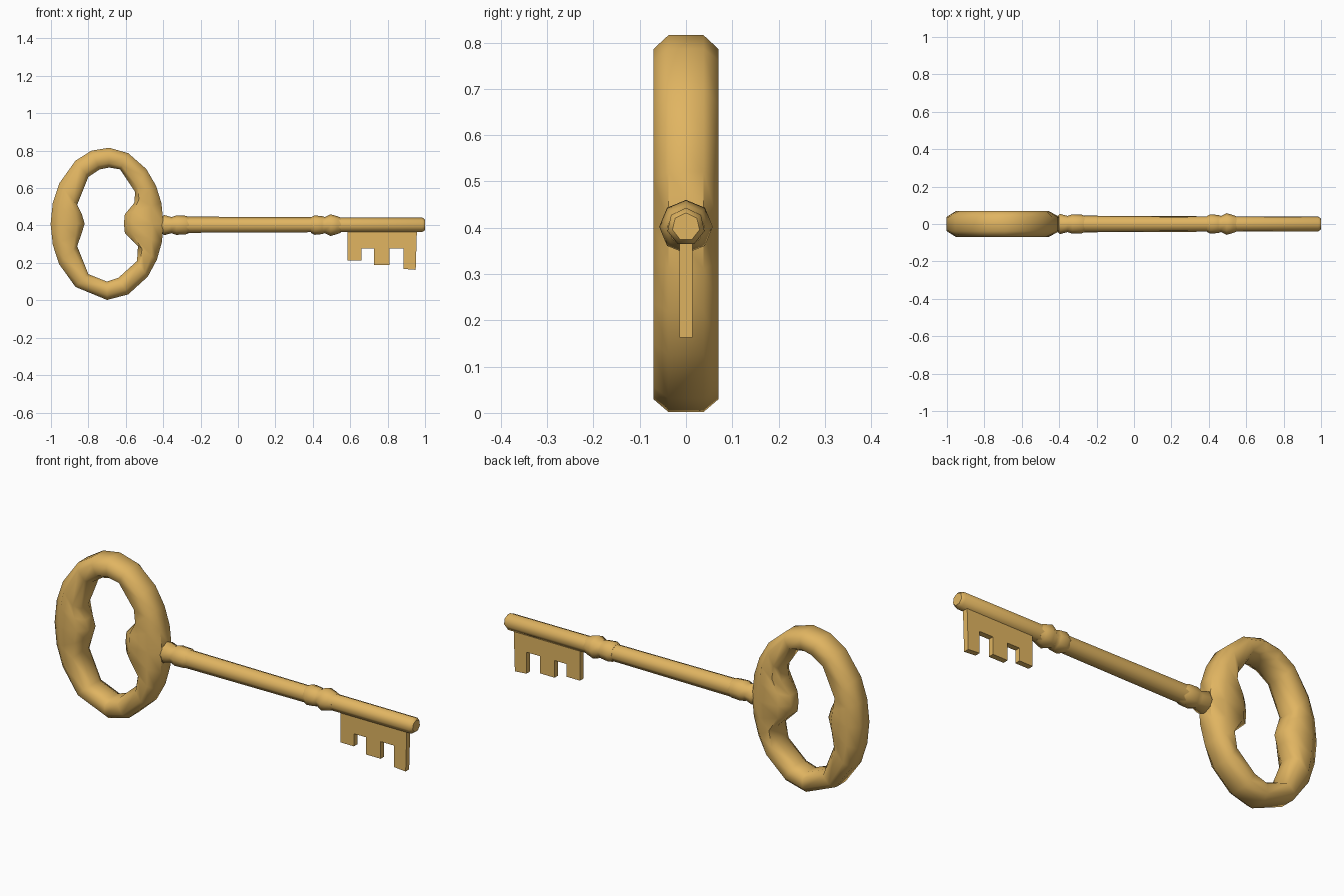
import bpy, bmesh
from math import cos, sin, pi, radians

cube = bpy.data.objects.get("Cube")
if cube:
    bpy.data.objects.remove(cube, do_unlink=True)

brass = bpy.data.materials.new("warm_brass")
brass.use_nodes = True
colour = (0.75, 0.46, 0.12, 1)
brass.diffuse_color = colour
brass.node_tree.nodes["Principled BSDF"].inputs["Base Color"].default_value = colour

AXIS_Z = 0.402


def finish(name, bm, angle):
    bmesh.ops.recalc_face_normals(bm, faces=bm.faces)
    mesh = bpy.data.meshes.new(name)
    bm.to_mesh(mesh)
    bm.free()
    mesh.materials.append(brass)
    obj = bpy.data.objects.new(name, mesh)
    bpy.context.collection.objects.link(obj)
    bpy.ops.object.select_all(action="DESELECT")
    obj.select_set(True)
    bpy.context.view_layer.objects.active = obj
    bpy.ops.object.shade_smooth_by_angle(angle=radians(angle))
    return obj


def loft(bm, loops, closed):
    """Bridge equal loops of points; close into a ring or cap both ends."""
    rings = [[bm.verts.new(p) for p in loop] for loop in loops]
    n = len(rings[0])
    for i in range(len(rings) if closed else len(rings) - 1):
        a, b = rings[i], rings[(i + 1) % len(rings)]
        for j in range(n):
            k = (j + 1) % n
            bm.faces.new((a[j], a[k], b[k], b[j]))
    if not closed:
        bm.faces.new(rings[0])
        bm.faces.new(rings[-1])


# Oval bow: opening pinched inward by a rounded bump on each side
bow_x, bow_z = -0.70, 0.409
opening = [(-0.61, 0.41), (-0.605, 0.46), (-0.555, 0.52), (-0.55, 0.58),
           (-0.63, 0.70), (-0.69, 0.71), (-0.74, 0.70), (-0.80, 0.66),
           (-0.86, 0.51), (-0.835, 0.46), (-0.82, 0.41), (-0.835, 0.36),
           (-0.86, 0.29), (-0.80, 0.14), (-0.70, 0.10), (-0.64, 0.12),
           (-0.54, 0.21), (-0.535, 0.29), (-0.605, 0.36)]
outer_angles = [0, 16, 30, 46, 68, 88, 106, 124, 148, 164,
                180, 196, 212, 236, 270, 292, 316, 332, 346]
# Cross-section: share of the way from opening to rim, and depth
half = [(0, 0.03), (0.22, 0.068), (0.72, 0.07), (1, 0.038)]
section = half + [(t, -y) for t, y in reversed(half)]
loops = []
for (ix, iz), deg in zip(opening, outer_angles):
    ox = bow_x + 0.302 * cos(radians(deg))
    oz = bow_z + 0.407 * sin(radians(deg))
    loops.append([(ix + (ox - ix) * t, y, iz + (oz - iz) * t) for t, y in section])
bm = bmesh.new()
loft(bm, loops, True)
finish("bow", bm, 60)


# Turned parts along the shaft axis
def turned(name, profile, sides=7):
    bm = bmesh.new()
    loft(bm, [[(x, r * sin(2 * pi * j / sides), AXIS_Z + r * cos(2 * pi * j / sides))
               for j in range(sides)] for x, r in profile], False)
    return finish(name, bm, 55)


turned("bow_collar", [(-0.43, 0.025), (-0.395, 0.054), (-0.355, 0.043),
                      (-0.33, 0.052), (-0.28, 0.050), (-0.26, 0.042)], 8)
turned("shaft", [(-0.34, 0.046), (0.43, 0.042)])
turned("middle_collar", [(0.39, 0.042), (0.41, 0.052), (0.45, 0.048), (0.465, 0.043),
                         (0.495, 0.058), (0.53, 0.048), (0.55, 0.04)], 8)
turned("shaft_tip", [(0.45, 0.042), (0.985, 0.041), (1.0, 0.03)])

# Toothed bit: thin plate under the tip
outline = [(0.585, 0.39), (0.585, 0.213), (0.66, 0.213), (0.66, 0.277),
           (0.727, 0.277), (0.727, 0.19), (0.81, 0.19), (0.81, 0.277),
           (0.885, 0.277), (0.885, 0.168), (0.95, 0.163), (0.957, 0.39)]
bm = bmesh.new()
loft(bm, [[(x, y, z) for x, z in outline] for y in (-0.014, 0.014)], False)
finish("bit", bm, 30)
